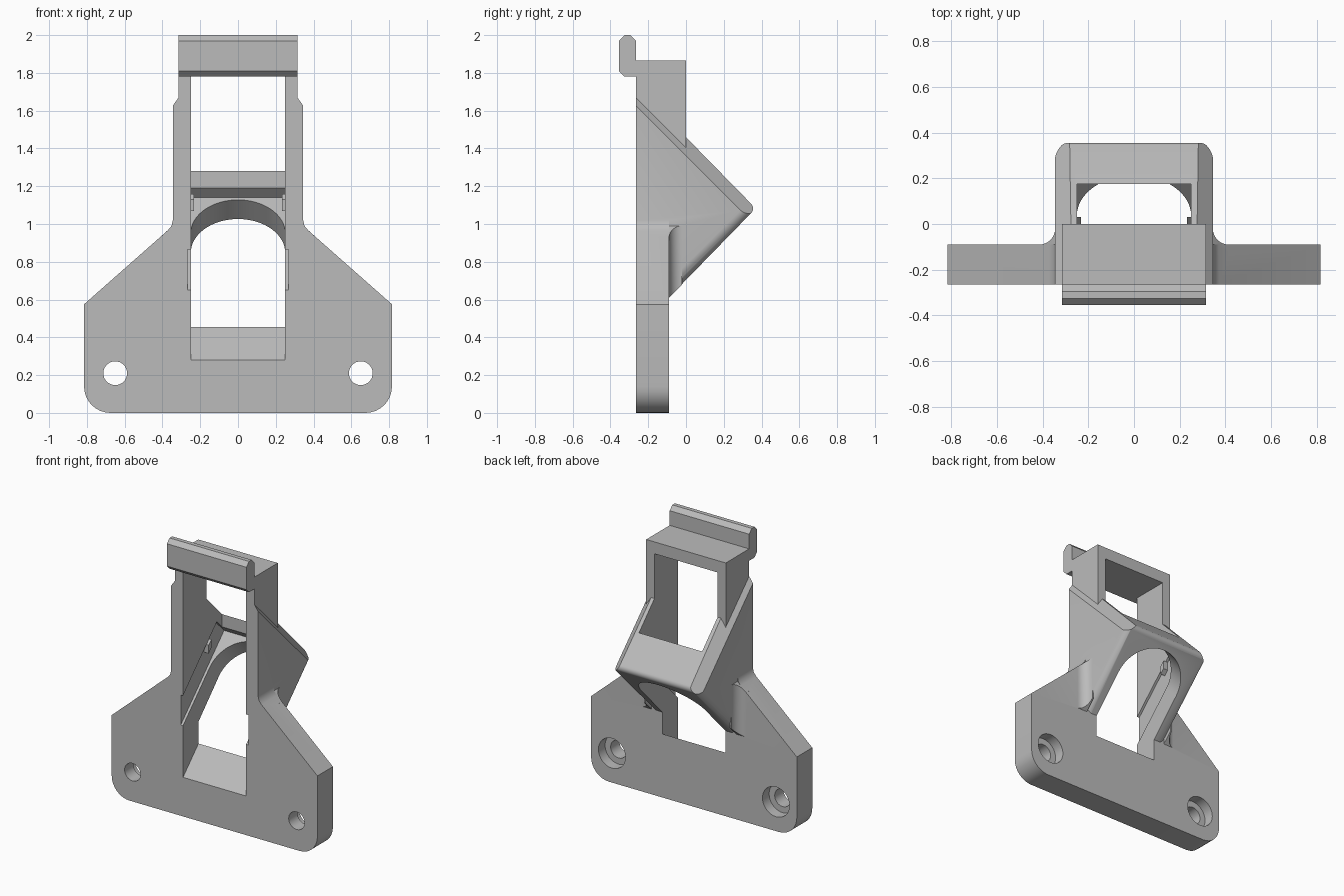
import bpy, bmesh, math
from mathutils import Vector

cube = bpy.data.objects.get("Cube")
if cube:
    bpy.data.objects.remove(cube, do_unlink=True)

grey = bpy.data.materials.new("matte_grey")
grey.use_nodes = True
grey.diffuse_color = (0.5, 0.5, 0.5, 1)
grey.node_tree.nodes["Principled BSDF"].inputs["Base Color"].default_value = (0.5, 0.5, 0.5, 1)

X, Y, Z = Vector((1, 0, 0)), Vector((0, 1, 0)), Vector((0, 0, 1))
S = Vector((0, 1, 1)).normalized()     # up along the tilted seat
N = Vector((0, -1, 1)).normalized()    # out of the tilted seat
R2 = math.sqrt(2)


def prism(name, pts, axes, lo, hi):
    """Extrude a 2D outline along the third axis."""
    u, v, t = axes
    bm = bmesh.new()
    ends = [[bm.verts.new(u * a + v * b + t * d) for a, b in pts] for d in (lo, hi)]
    bm.faces.new(ends[0])
    bm.faces.new(ends[1])
    for i in range(len(pts)):
        j = (i + 1) % len(pts)
        bm.faces.new((ends[0][i], ends[0][j], ends[1][j], ends[1][i]))
    bmesh.ops.recalc_face_normals(bm, faces=bm.faces)
    mesh = bpy.data.meshes.new(name)
    bm.to_mesh(mesh)
    bm.free()
    mesh.materials.append(grey)
    obj = bpy.data.objects.new(name, mesh)
    bpy.context.collection.objects.link(obj)
    return obj


def arc(cx, cy, r, a0, a1, n=8):
    angles = [math.radians(a0 + (a1 - a0) * i / n) for i in range(n + 1)]
    return [(cx + r * math.cos(a), cy + r * math.sin(a)) for a in angles]


def flip(pts):
    return [(-a, b) for a, b in reversed(pts)]


def combine(obj, other, operation):
    mod = obj.modifiers.new(operation, 'BOOLEAN')
    mod.operation, mod.object, mod.solver = operation, other, 'EXACT'
    bpy.context.view_layer.objects.active = obj
    bpy.ops.object.modifier_apply(modifier=mod.name)
    bpy.data.objects.remove(other, do_unlink=True)


FRONT, BACK = -0.265, -0.09
XZ, YZ, XY = (X, Z, Y), (Y, Z, X), (X, Y, Z)

# Mounting plate with sloping shoulders and rounded feet
half = arc(0.675, 0.14, 0.14, -90, 0) + [(0.815, 0.575), (0.372, 0.966), (0.352, 0.99), (0.345, 1.02)]
body = prism("bracket_body", half + flip(half), XZ, FRONT, BACK)

# Wedge head with rounded nose, chamfered top edges and rounded lower edges
nose = arc(0.32, 1.0825, 0.035, -45, 45)
wedge = prism("wedge", [(FRONT, 0.55), (-0.15, 0.55)] + nose + [(FRONT, 1.73)], YZ, -0.345, 0.345)
top, low = 1.465 / R2, 0.70 / R2
chamfer = [(0.222, top + 0.05), (0.395, top - 0.123), (0.395, top + 0.05)]
r = 0.06
rounding = arc(0.345 - r, low + r, r, 0, -90) + [(0.285, low - 0.05), (0.4, low - 0.05), (0.4, low + r)]
for shape in (chamfer, flip(chamfer)):
    combine(wedge, prism("chamfer_cutter", shape, (X, S, N), 0.3, 1.6), 'DIFFERENCE')
for shape in (rounding, flip(rounding)):
    combine(wedge, prism("rounding_cutter", shape, (X, N, S), 0.2, 1.2), 'DIFFERENCE')
combine(body, wedge, 'UNION')

# Concave fillets between the plate and the wedge sides
blend = [(0.335, -0.12), (0.415, -0.12)] + arc(0.415, -0.02, 0.07, -90, -180) + [(0.335, -0.02)]
slant = [(0.3, 1.03), (0.815, 0.575), (0.815, 1.3), (0.3, 1.3)]
for side in (lambda p: p, flip):
    fillet = prism("fillet", side(blend), XY, 0.45, 1.1)
    combine(fillet, prism("slant_cutter", side(slant), XZ, -0.5, 0.5), 'DIFFERENCE')
    under = [(-0.4, 0.3), (0.2, 0.3), (0.2, 0.9)]
    combine(fillet, prism("under_cutter", under, YZ, -1, 1), 'DIFFERENCE')
    combine(body, fillet, 'UNION')

# Upright tower
tower = [(FRONT, 1.2), (0, 1.2), (0, 1.865), (FRONT, 1.865)]
combine(body, prism("tower", tower, YZ, -0.315, 0.315), 'UNION')

# Hooked lip across the tower front
lip = [(-0.25, 1.78), (-0.325, 1.78), (-0.355, 1.81), (-0.355, 1.97), (-0.325, 2.0),
       (-0.295, 2.0), (FRONT, 1.97), (FRONT, 1.865), (-0.25, 1.865)]
combine(body, prism("lip", lip, YZ, -0.315, 0.315), 'UNION')

# Inner cavity, open to the front, the tower back and the wedge top
cavity = [(-0.5, 0.415), (0.225, 1.14), (0.175, 1.19), (0.175, 1.78), (FRONT, 1.78), (-0.5, 1.5)]
combine(body, prism("cavity_cutter", cavity, YZ, -0.25, 0.25), 'DIFFERENCE')

# Shallow side grooves along the tilted seat
groove = [(-0.5, 0.415), (0.225, 1.14), (0.1175, 1.2475), (-0.5, 0.63)]
combine(body, prism("groove_cutter", groove, YZ, -0.268, 0.268), 'DIFFERENCE')

# Arched opening through the tilted seat
arch = arc(0, 0.698, 0.25, 0, 180, 32) + [(-0.25, -0.2), (0.25, -0.2)]
combine(body, prism("arch_cutter", arch, (X, S, N), 0.545 / R2, 0.66), 'DIFFERENCE')

# Counterbored screw holes
for x in (-0.65, 0.65):
    for radius, start in ((0.063, -0.4), (0.107, -0.165)):
        hole = arc(x, 0.21, radius, 0, 348.75, 31)
        combine(body, prism("hole_cutter", hole, XZ, start, 0.05), 'DIFFERENCE')

# Small retaining clips inside the side walls
clip = [(0.0, 1.07), (0.03, 1.1), (0.03, 1.16), (0.0, 1.13)]
for lo, hi in ((-0.275, -0.232), (0.232, 0.275)):
    combine(body, prism("retaining_clip", clip, YZ, lo, hi), 'UNION')

for o in bpy.context.selected_objects:
    o.select_set(False)
body.select_set(True)
bpy.context.view_layer.objects.active = body
bpy.ops.object.shade_smooth_by_angle(angle=math.radians(30))
